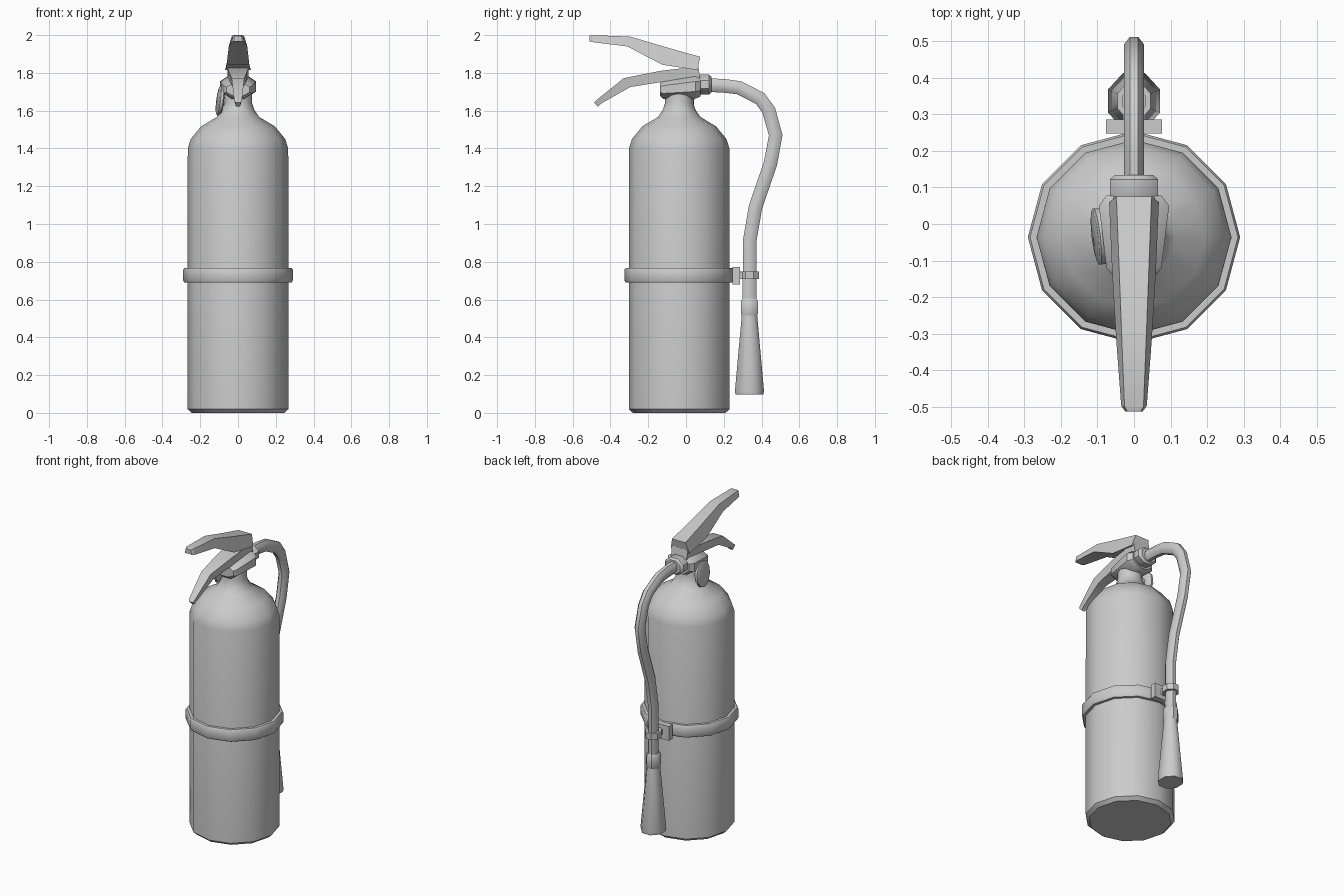
import bpy, bmesh, math
from mathutils import Vector

if "Cube" in bpy.data.objects:
    bpy.data.objects.remove(bpy.data.objects["Cube"])

X, Y, Z = Vector((1, 0, 0)), Vector((0, 1, 0)), Vector((0, 0, 1))


def loft(name, rings, angle=40, closed=False):
    """Skin a list of equal-length rings; cap the ends unless closed."""
    bm = bmesh.new()
    vr = [[bm.verts.new(p) for p in r] for r in rings]
    n = len(vr[0])
    pairs = list(zip(vr, vr[1:])) + ([(vr[-1], vr[0])] if closed else [])
    for a, b in pairs:
        for i in range(n):
            j = (i + 1) % n
            bm.faces.new((a[i], a[j], b[j], b[i]))
    if not closed:
        bm.faces.new(vr[0])
        bm.faces.new(vr[-1])
    bmesh.ops.recalc_face_normals(bm, faces=bm.faces)
    me = bpy.data.meshes.new(name)
    bm.to_mesh(me)
    bm.free()
    ob = bpy.data.objects.new(name, me)
    bpy.context.collection.objects.link(ob)
    bpy.ops.object.select_all(action='DESELECT')
    ob.select_set(True)
    bpy.context.view_layer.objects.active = ob
    bpy.ops.object.shade_smooth_by_angle(angle=math.radians(angle))
    return ob


def ring(c, u, v, ru, rv, n, flat=True):
    """Polygon in the u/v plane; flat=True puts flats on the axes."""
    off = math.pi / n if flat else 0
    k = 1 / math.cos(off)
    return [Vector(c) + u * (k * ru * math.cos(off + 2 * math.pi * i / n))
            + v * (k * rv * math.sin(off + 2 * math.pi * i / n)) for i in range(n)]


def lathe(name, y, profile, n, squash=1.0, flat=True, **kw):
    """Upright turned part at x = 0; profile holds (radius, z)."""
    return loft(name, [ring((0, y, z), X, Y, r * squash, r, n, flat) for r, z in profile], **kw)


def lever(name, sections):
    """Sections: (top y, top z, bottom y, bottom z, top half width, bottom half width)."""
    return loft(name, [[(-wt, yt, zt), (wt, yt, zt), (wb, yb, zb), (-wb, yb, zb)]
                       for yt, zt, yb, zb, wt, wb in sections], angle=30)


CY = -0.036   # tank axis
HY = 0.336    # nozzle axis

# Tank and strap
lathe("tank", CY, [(0.245, 0), (0.267, 0.02), (0.266, 1.40), (0.25, 1.45), (0.195, 1.517),
                   (0.112, 1.567), (0.086, 1.605), (0.075, 1.64), (0.075, 1.69)], 12, flat=False)
lathe("strap", CY, [(0.262, 0.69), (0.284, 0.69), (0.29, 0.70), (0.29, 0.758), (0.284, 0.768),
                    (0.262, 0.768)], 12, flat=False, closed=True)

# Valve body, tapering towards the front
loft("valve_body", [ring((0, y, z), X, Z, rx, rz, 8) for y, z, rx, rz in
                    [(-0.137, 1.712, 0.062, 0.034), (-0.12, 1.712, 0.075, 0.05),
                     (0.05, 1.728, 0.096, 0.064), (0.078, 1.73, 0.075, 0.055)]])
# Hose connector
loft("hose_connector", [ring((0, y, 1.738), X, Z, r, r * 0.8, 8) for y, r in
                        [(0.06, 0.055), (0.075, 0.066), (0.122, 0.066), (0.134, 0.052)]])

# Pressure gauge on the left side, slightly tilted
axis = Vector((-1, -0.12, 0.13)).normalized()
gu = axis.cross(Z).normalized()
gv = axis.cross(gu)
gc = Vector((-0.098, -0.034, 1.655))
loft("pressure_gauge", [ring(gc + axis * d, gu, gv, r, r, 10) for d, r in
                        [(0.012 - 0.08, 0.025), (-0.018, 0.03), (-0.016, 0.07),
                         (-0.01, 0.077), (0.004, 0.077), (0.009, 0.066)]])

# Squeeze lever and carrying handle
lever("squeeze_lever", [(0.075, 1.885, 0.06, 1.815, 0.048, 0.068),
                        (-0.11, 1.937, -0.125, 1.843, 0.041, 0.060),
                        (-0.295, 1.992, -0.31, 1.94, 0.034, 0.049),
                        (-0.498, 2.0, -0.496, 1.963, 0.026, 0.035),
                        (-0.512, 1.996, -0.512, 1.967, 0.018, 0.024)])
lever("carry_handle", [(0.065, 1.835, 0.075, 1.77, 0.058, 0.055),
                       (-0.14, 1.81, -0.14, 1.75, 0.05, 0.042),
                       (-0.33, 1.772, -0.295, 1.725, 0.034, 0.028),
                       (-0.475, 1.655, -0.445, 1.64, 0.02, 0.016),
                       (-0.486, 1.642, -0.466, 1.622, 0.013, 0.011)])

# Hose swept along its centre line in the y-z plane
path = [Vector((0, y, z)) for y, z in
        [(0.11, 1.735), (0.20, 1.732), (0.282, 1.721), (0.393, 1.664), (0.438, 1.602), (0.475, 1.47),
         (0.447, 1.32), (0.368, 1.09), (0.337, 0.91), (HY, 0.57)]]
rings = []
for i, p in enumerate(path):
    t = (path[min(i + 1, len(path) - 1)] - path[max(i - 1, 0)]).normalized()
    rings.append(ring(p, X, t.cross(X), 0.028, 0.036, 8))
loft("hose", rings, angle=50)

# Nozzle collar and horn
lathe("nozzle_collar", HY, [(0.036, 0.605), (0.046, 0.59), (0.046, 0.53), (0.038, 0.505)], 8, 0.88)
lathe("nozzle_horn", HY, [(0.041, 0.515), (0.077, 0.115), (0.074, 0.098)], 8, 0.92, angle=50)

# Hose clip: ring, bracket plate and link
lathe("clip_ring", HY, [(0.034, 0.708), (0.051, 0.708), (0.051, 0.748), (0.034, 0.748)], 8, 0.88,
      closed=True)
for name, y0, y1, w, z0, z1 in [("clip_bracket", 0.247, 0.285, 0.077, 0.68, 0.773),
                                ("clip_link", 0.28, 0.305, 0.03, 0.71, 0.746)]:
    loft(name, [[(-w, y0, z), (w, y0, z), (w, y1, z), (-w, y1, z)] for z in (z0, z1)], angle=30)
